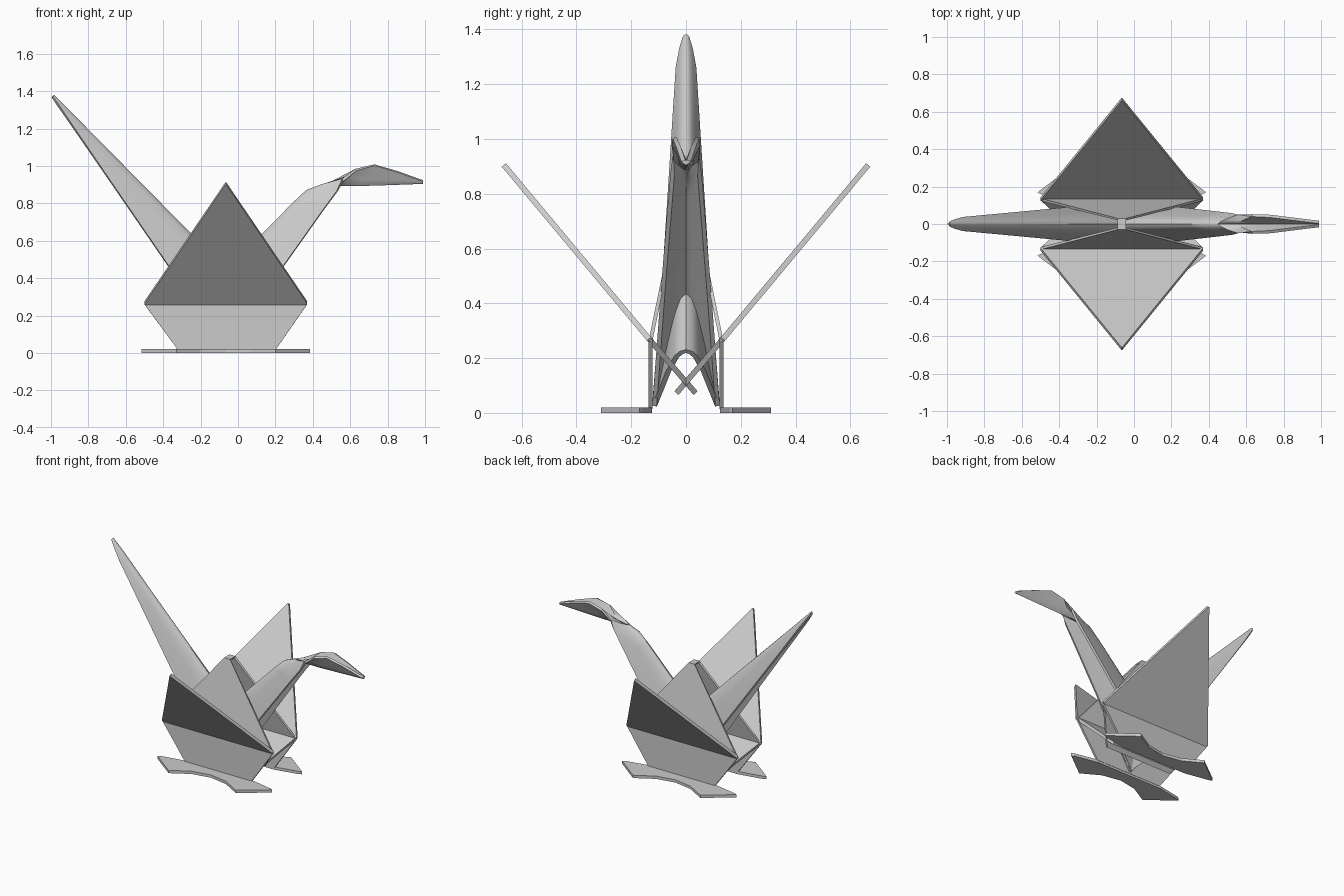
import bpy, bmesh, math

if "Cube" in bpy.data.objects:
    bpy.data.objects.remove(bpy.data.objects["Cube"])

paper = bpy.data.materials.new("grey paper")
paper.diffuse_color = (0.6, 0.6, 0.6, 1)
paper.use_nodes = True
paper.node_tree.nodes["Principled BSDF"].inputs["Base Color"].default_value = paper.diffuse_color


def make(name, rows, thick=0.02, smooth=False):
    """Skin a grid of point rows and give it paper thickness."""
    bm = bmesh.new()
    grid = [[bm.verts.new(p) for p in r] for r in rows]
    for a, b in zip(grid, grid[1:]):
        for i in range(len(a) - 1):
            bm.faces.new((a[i], a[i + 1], b[i + 1], b[i]))
    bmesh.ops.recalc_face_normals(bm, faces=bm.faces[:])
    me = bpy.data.meshes.new(name)
    bm.to_mesh(me)
    bm.free()
    me.materials.append(paper)
    ob = bpy.data.objects.new(name, me)
    bpy.context.collection.objects.link(ob)
    mod = ob.modifiers.new("thickness", 'SOLIDIFY')
    mod.thickness = thick
    mod.offset = 0
    bpy.context.view_layer.objects.active = ob
    for o in bpy.context.selected_objects:
        o.select_set(False)
    ob.select_set(True)
    bpy.ops.object.modifier_apply(modifier="thickness")
    if smooth:
        bpy.ops.object.shade_smooth_by_angle(angle=math.radians(35))
    return ob


# Rounded fold profile: (fraction of half width, fraction of ridge-to-edge drop)
ARCH = [(0, 0), (0.15, 0.025), (0.3, 0.1), (0.55, 0.36), (1, 1)]


def section(ridge, edge, w, flat=0.0):
    """Cross-section of a folded flap; flat=1 makes a sharp V."""
    half = []
    for y, t in ARCH:
        t = t + (y - t) * flat
        half.append((ridge[0] + (edge[0] - ridge[0]) * t, y * w,
                     ridge[1] + (edge[1] - ridge[1]) * t))
    return [(x, -y, z) for x, y, z in half[:0:-1]] + half


def lerp(a, b, t):
    return (a[0] + (b[0] - a[0]) * t, a[1] + (b[1] - a[1]) * t)


# Tail: tapering folded flap running through the body centre
rows = []
for s, w in ((0, 0.006), (0.03, 0.018), (0.08, 0.03), (0.3, 0.048),
             (0.65, 0.078), (1, 0.115)):
    rows.append(section(lerp((-0.99, 1.375), (0.145, 0.225), s),
                        lerp((-0.99, 1.365), (-0.07, 0.025), s), w))
make("tail", rows, 0.018, True)

# Neck and head: mirrored flap that turns inside out at the head
neck = [
    ((-0.265, 0.225), (-0.06, 0.025), 0.115, 0),
    ((0.06, 0.555), (0.24, 0.46), 0.083, 0),
    ((0.30, 0.80), (0.46, 0.77), 0.058, 0),
    ((0.37, 0.865), (0.53, 0.865), 0.05, 0),
    ((0.45, 0.895), (0.56, 0.925), 0.047, 0.4),
    ((0.54, 0.90), (0.63, 0.98), 0.046, 0.8),
    ((0.64, 0.90), (0.73, 1.005), 0.042, 1),
    ((0.80, 0.905), (0.85, 0.97), 0.027, 1),
    ((0.99, 0.912), (0.99, 0.92), 0.01, 1),
]
make("neck_and_head", [section(*n) for n in neck], 0.016, True)

# Body: folded sheet, two side panels joined by a narrow ridge
profile = [(0.13, 0.015, -0.32, 0.20), (0.13, 0.26, -0.50, 0.37),
           (0.025, 0.775, -0.088, -0.042)]
both = profile + [(-y, z, a, b) for y, z, a, b in profile[::-1]]
make("body", [[(a, y, z), (b, y, z)] for y, z, a, b in both], 0.014)

for side, label in ((1, "back"), (-1, "front")):
    # Wings: flat triangles whose roots cross inside the body
    wing = [(-0.035, 0.072, -0.32, 0.20), (0.135, 0.27, -0.50, 0.37),
            (0.665, 0.905, -0.068, -0.062)]
    make(label + "_wing", [[(a, side * y, z), (b, side * y, z)]
                           for y, z, a, b in wing])
    # Feet: bow-tie plates lying on the ground
    outer = [(-0.515, 0.17), (-0.33, 0.31), (-0.20, 0.235), (-0.065, 0.21),
             (0.07, 0.235), (0.20, 0.31), (0.385, 0.17)]
    inner = [(-0.50, 0.16), (-0.32, 0.125), (-0.20, 0.125), (-0.065, 0.125),
             (0.07, 0.125), (0.20, 0.125), (0.37, 0.16)]
    make(label + "_foot", [[(x, side * y, 0.01) for x, y in r]
                           for r in (inner, outer)])
